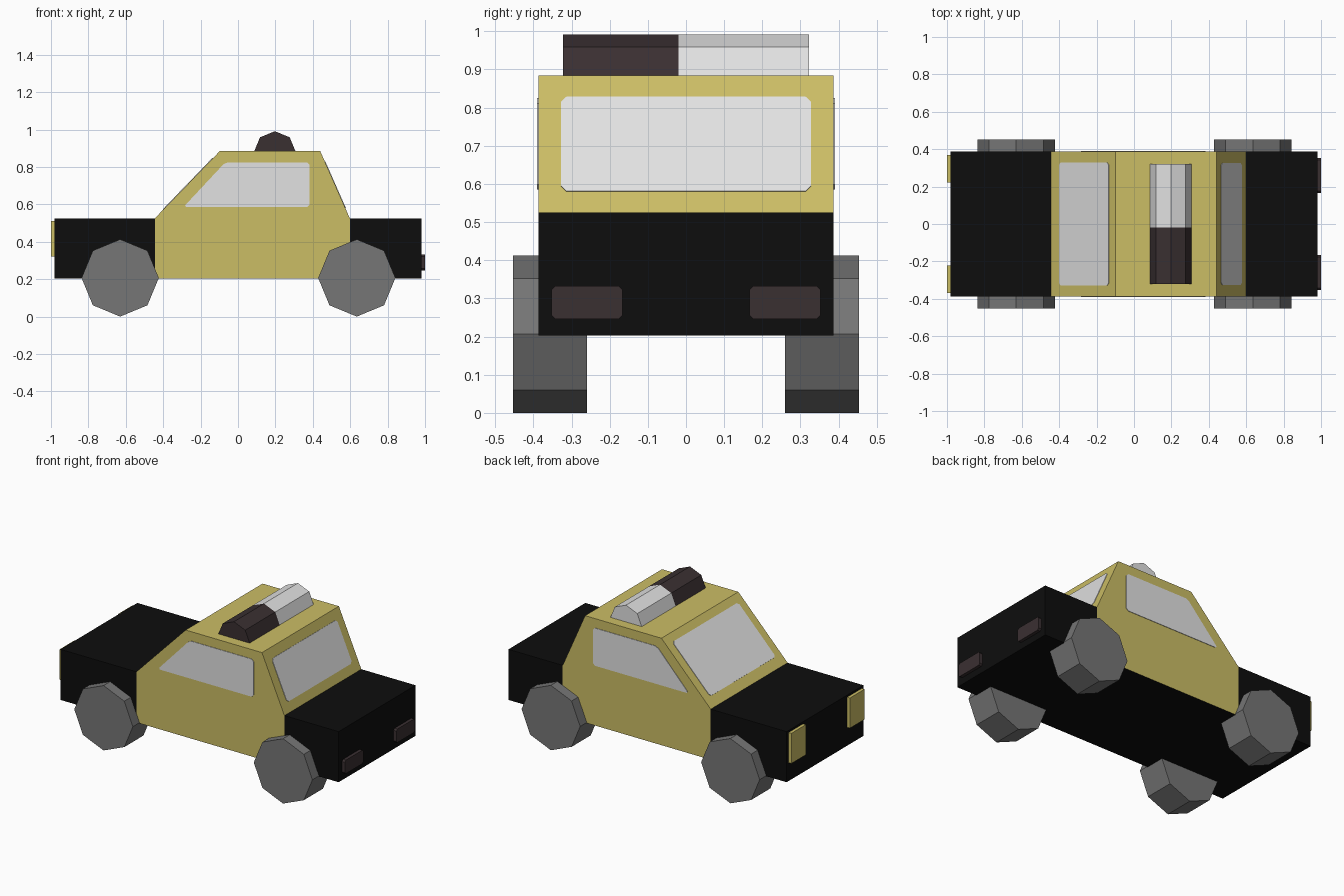
import bpy, bmesh, math
from mathutils import Vector

if "Cube" in bpy.data.objects:
    bpy.data.objects.remove(bpy.data.objects["Cube"])


def material(name, rgb):
    m = bpy.data.materials.new(name)
    m.diffuse_color = (*rgb, 1.0)
    m.use_nodes = True
    m.node_tree.nodes["Principled BSDF"].inputs["Base Color"].default_value = m.diffuse_color
    return m


YELLOW = material("dull_yellow", (0.60, 0.51, 0.13))
BLACK = material("black", (0.004, 0.004, 0.004))
WHITE = material("pale_grey", (0.76, 0.76, 0.76))
GREY = material("wheel_grey", (0.18, 0.18, 0.18))
DARK = material("dark_maroon", (0.042, 0.029, 0.031))


def extrude(name, pts, vec, mats, skip=(), under=False):
    """Sweep a planar outline along vec; skip leaves chosen side walls open,
    under gives downward faces the second material."""
    bm = bmesh.new()
    vec = Vector(vec)
    a = [bm.verts.new(p) for p in pts]
    b = [bm.verts.new(Vector(p) + vec) for p in pts]
    n = len(pts)
    base = bm.faces.new(a)
    bm.faces.new(b[::-1])
    for i in range(n):
        if i not in skip:
            j = (i + 1) % n
            bm.faces.new((a[j], a[i], b[i], b[j]))
    bm.normal_update()
    if base.normal.dot(vec) > 0:
        bmesh.ops.reverse_faces(bm, faces=bm.faces[:])
        bm.normal_update()
    if under:
        for f in bm.faces:
            f.material_index = 1 if f.normal.z < -0.9 else 0
    me = bpy.data.meshes.new(name)
    bm.to_mesh(me)
    bm.free()
    for m in mats:
        me.materials.append(m)
    ob = bpy.data.objects.new(name, me)
    bpy.context.collection.objects.link(ob)
    return ob


def clip(pts, r=0.014):
    """Cut the corners of an outline."""
    pts = [Vector(p) for p in pts]
    out = []
    for i, p in enumerate(pts):
        for q in (pts[i - 1], pts[(i + 1) % len(pts)]):
            out.append(p + (q - p).normalized() * r)
    return out


def prism(name, profile, y0, y1, mats, **kw):
    return extrude(name, [(x, y0, z) for x, z in profile], (0, y1 - y0, 0), mats, **kw)


L, W, Z0, Z1, ROOF = 0.98, 0.387, 0.203, 0.525, 0.884
XA, XB = -0.445, 0.598          # cabin ends
RA, RB = -0.098, 0.44           # roof ends

# Body: cabin and the two black ends, open where they join
prism("cabin", [(XA, Z0), (XB, Z0), (XB, Z1), (RB, ROOF), (RA, ROOF), (XA, Z1)],
      -W, W, [YELLOW, BLACK], skip=(1, 5), under=True)
prism("left_end_body", [(-L, Z0), (XA, Z0), (XA, Z1), (-L, Z1)], -W, W, [BLACK], skip=(1,))
prism("right_end_body", [(XB, Z0), (L, Z0), (L, Z1), (XB, Z1)], -W, W, [BLACK], skip=(3,))

# Side windows
for s, side in ((-1, "front"), (1, "back")):
    outline = [(-0.292, 0.585), (0.383, 0.585), (0.383, 0.825), (-0.068, 0.825)]
    extrude(side + "_side_window", clip([(x, s * W, z) for x, z in outline]),
            (0, s * 0.003, 0), [WHITE])


# Sloped end windows, placed by height along the slope
def slope_window(name, foot, top, z0, z1, half):
    def x_at(z):
        return foot + (top - foot) * (z - Z1) / (ROOF - Z1)
    s = 1 if foot > top else -1
    normal = Vector((s * (ROOF - Z1), 0, abs(foot - top))).normalized()
    pts = [(x_at(z0), -half, z0), (x_at(z0), half, z0),
           (x_at(z1), half, z1), (x_at(z1), -half, z1)]
    extrude(name, clip(pts), normal * 0.003, [WHITE])


slope_window("right_windscreen", XB, RB, 0.58, 0.828, 0.327)
slope_window("left_windscreen", XA, RA, 0.572, 0.847, 0.33)

# Lamps on both ends
for s, side in ((-1, "front"), (1, "back")):
    extrude(side + "_dark_lamp",
            clip([(L, s * y, z) for y, z in
                  ((0.166, 0.246), (0.353, 0.246), (0.353, 0.332), (0.166, 0.332))], 0.01),
            (0.02, 0, 0), [DARK])
    extrude(side + "_yellow_lamp",
            [(-L, s * y, z) for y, z in
             ((0.222, 0.32), (0.368, 0.32), (0.368, 0.512), (0.222, 0.512))],
            (-0.02, 0, 0), [YELLOW])

# Roof light bar: half octagon in two colours
bar = [(0.197 + 0.112 * math.cos(math.pi * k / 4), 0.88 + 0.111 * math.sin(math.pi * k / 4))
       for k in range(5)]
prism("dark_roof_light", bar, -0.322, -0.02, [DARK])
prism("pale_roof_light", bar, -0.02, 0.322, [WHITE])

# Eight-sided wheels
R = 0.2065
for x, end in ((-0.63, "left"), (0.635, "right")):
    for s, side in ((-1, "front"), (1, "back")):
        rim = [(x + R * math.cos(math.pi * k / 4), R + R * math.sin(math.pi * k / 4))
               for k in range(8)]
        prism(f"{side}_{end}_wheel", rim, s * 0.26, s * 0.453, [GREY])
